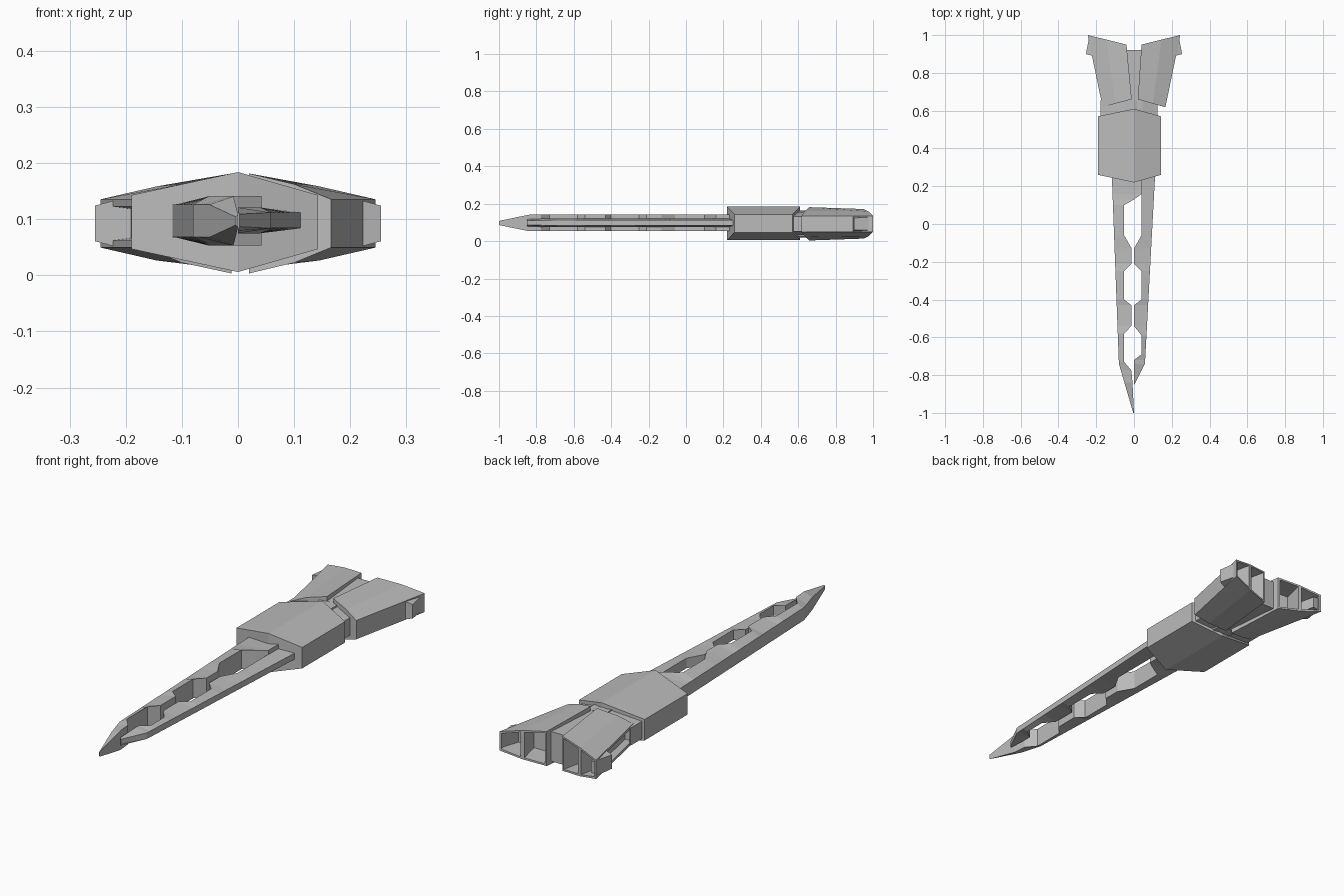
import bpy, bmesh
from mathutils import Vector

if "Cube" in bpy.data.objects:
    bpy.data.objects.remove(bpy.data.objects["Cube"])

grey = bpy.data.materials.new("hull grey")
grey.diffuse_color = (0.5, 0.5, 0.5, 1)
grey.use_nodes = True
grey.node_tree.nodes["Principled BSDF"].inputs["Base Color"].default_value = grey.diffuse_color
MID = 0.0925  # height of the symmetry plane


def strip(name, stations, recess=None):
    """Closed solid from sections, each a ring of points with equal counts.
    recess(face) returns (rim, depth) for faces that become openings."""
    bm = bmesh.new()
    rings = [[bm.verts.new(p) for p in ring] for ring in stations]
    n = len(rings[0])
    for a, b in zip(rings, rings[1:]):
        for i in range(n):
            j = (i + 1) % n
            bm.faces.new((a[i], a[j], b[j], b[i]))
    for ring in (rings[0], rings[-1]):
        h = n // 2  # rings run along the top, then back along the bottom
        for i in range(h - 1):
            bm.faces.new((ring[i], ring[i + 1], ring[n - 2 - i], ring[n - 1 - i]))
    bmesh.ops.recalc_face_normals(bm, faces=bm.faces)
    if recess:
        for f, cut in [(f, recess(f)) for f in bm.faces]:
            if cut:
                rim, depth = cut
                bmesh.ops.inset_individual(bm, faces=[f], thickness=rim)
                bmesh.ops.inset_individual(bm, faces=[f], thickness=0.006, depth=-depth)
    mesh = bpy.data.meshes.new(name)
    bm.to_mesh(mesh)
    bm.free()
    mesh.materials.append(grey)
    ob = bpy.data.objects.new(name, mesh)
    bpy.context.collection.objects.link(ob)
    return ob


def ring(points, mid=MID):
    """Section mirrored about the middle height from (x, y, half height)."""
    return ([(x, y, mid + h) for x, y, h in points]
            + [(x, y, mid - h) for x, y, h in reversed(points)])


# central hull with pointed ends
strip("hull", [ring([(-.19, a, .048), (0, b, .089), (.143, a, .048)], .095)
               for a, b in ((.26, .22), (.57, .61))])
# narrower collar behind the hull and spine between the engines
strip("collar", [ring([(-.178, y, .04), (0, y, .072), (.125, y, .04)])
                 for y in (.55, .655)],
      lambda f: (.008, .04) if f.normal.y > .9 and f.calc_center_median().x < 0 else None)
strip("spine", [ring([(-.045, y, .068), (.045, y, .068)]) for y in (.6, .92)])


def lerp_path(path, y):
    for (y0, x0), (y1, x1) in zip(path, path[1:]):
        if y0 <= y <= y1:
            return x0 + (x1 - x0) * (y - y0) / (y1 - y0)
    return path[-1][1]


def blade(name, outer, inner, thick_in, thick_out, mid, tip):
    """Blade between a straight outer edge and a notched inner edge."""
    ys = sorted({y for y, _ in outer} | {y for y, _ in inner})
    secs = []
    for y in ys:
        k = min(1, tip[1] + (y - ys[0]) / tip[0])
        secs.append(ring([(lerp_path(outer, y), y, thick_out * k),
                          (lerp_path(inner, y), y, thick_in * k)], mid))
    strip(name, secs)


# long left blade, its root bridging across to the right one
blade("left_blade", [(-1, -.004), (-.74, -.08), (.3, -.119)],
      [(-1, 0), (-.84, -.008), (-.775, -.014), (-.73, -.052), (-.58, -.052),
       (-.54, -.014), (-.43, -.014), (-.4, -.052), (-.25, -.052), (-.21, -.012),
       (-.13, -.012), (-.06, -.052), (.1, -.052), (.13, 0), (.16, .042), (.3, .042)],
      .044, .029, .097, (.17, .25))
# short thin right blade
blade("right_blade", [(-.85, .003), (-.74, .058), (.3, .114)],
      [(-.85, 0), (-.72, 0), (-.69, .04), (-.59, .04), (-.54, 0), (-.43, 0),
       (-.4, .04), (-.25, .04), (-.21, 0), (-.13, 0), (-.06, .04), (.3, .04)],
      .023, .014, .098, (.05, .8))


# flared engines with two nozzle openings at the rear of each
def engine(name, s, root):
    front = [(s * root, .66, .089), (s * .1, .637, .07), (s * .166, .618, .043)]
    back = [(s * .04, .95, .079), (s * .145, .976, .066), (s * .245, 1, .043)]

    def openings(f):
        if f.normal.y > .8:
            return .012, .1
        if s < 0 and f.normal.x < -.8:  # side intake on the left engine
            return .018, .03
    strip(name, [ring(front), ring(back)], openings)


engine("left_engine", -1, .012)
engine("right_engine", 1, .02)
